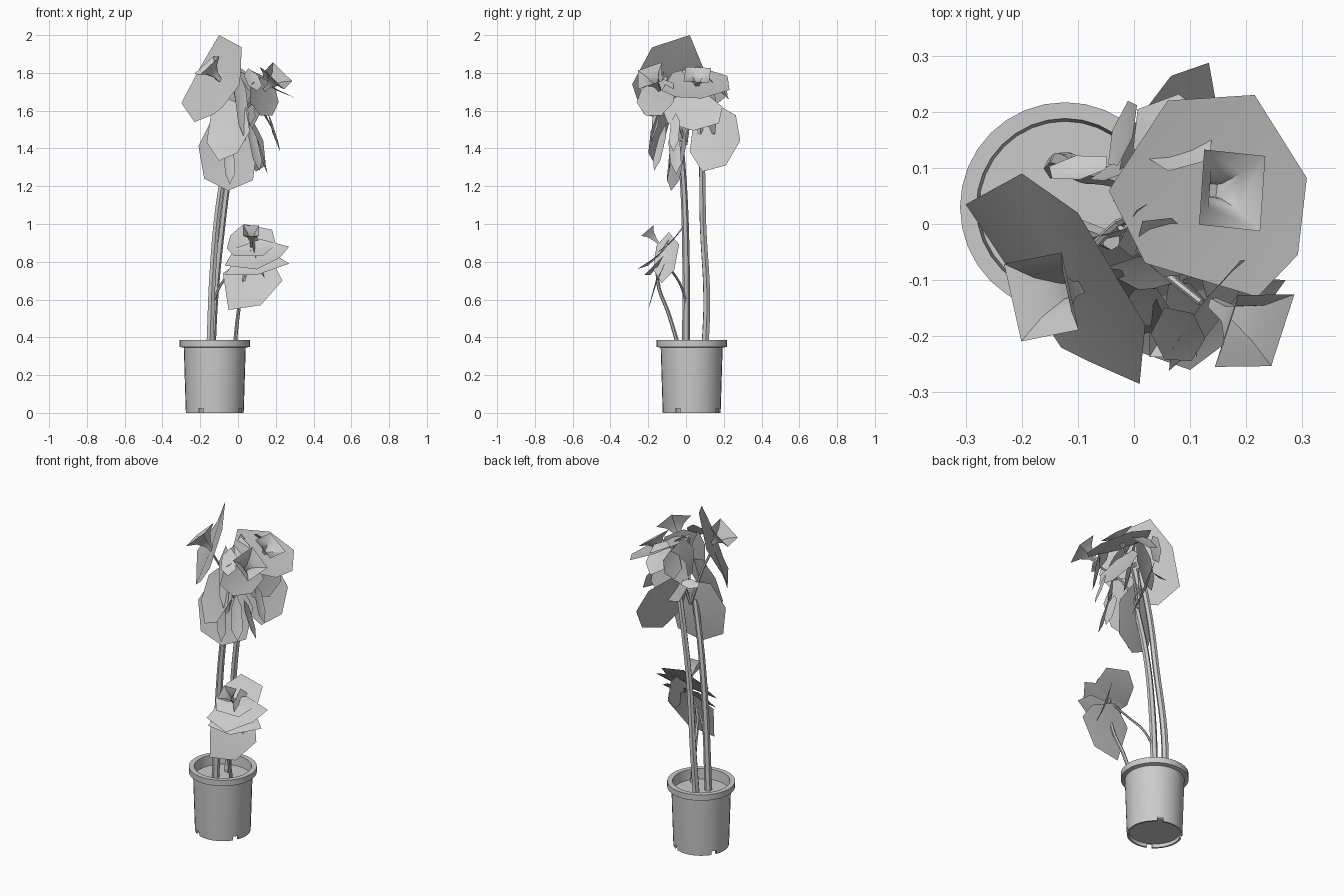
import bpy, bmesh, math, random
from mathutils import Vector

if "Cube" in bpy.data.objects:
    bpy.data.objects.remove(bpy.data.objects["Cube"])

random.seed(4)
grey = bpy.data.materials.new("plain_grey")
grey.diffuse_color = (0.6, 0.6, 0.6, 1)
grey.use_nodes = True
grey.node_tree.nodes["Principled BSDF"].inputs["Base Color"].default_value = grey.diffuse_color


def select(ob):
    bpy.ops.object.select_all(action='DESELECT')
    ob.select_set(True)
    bpy.context.view_layer.objects.active = ob


def finish(name, bm, angle=30):
    me = bpy.data.meshes.new(name)
    bm.to_mesh(me)
    bm.free()
    me.materials.append(grey)
    ob = bpy.data.objects.new(name, me)
    bpy.context.collection.objects.link(ob)
    select(ob)
    bpy.ops.object.shade_smooth_by_angle(angle=math.radians(angle))


def frame(normal):
    n = Vector(normal).normalized()
    u = Vector((0, 0, 1)) - n * n.z
    u = u.normalized() if u.length > 0.01 else Vector((0, 1, 0))
    return n, u, u.cross(n)


def sheet(name, points, normal, cup=0.015):
    """Shallow cupped sheet with the given outline."""
    pts = [Vector(p) for p in points]
    centre = sum(pts, Vector()) / len(pts)
    bm = bmesh.new()
    mid = bm.verts.new(centre - Vector(normal).normalized() * cup)
    rim = [bm.verts.new(p) for p in pts]
    for i in range(len(rim)):
        bm.faces.new((mid, rim[i], rim[(i + 1) % len(rim)]))
    bmesh.ops.recalc_face_normals(bm, faces=bm.faces)
    finish(name, bm, 40)


def leaf(name, centre, normal, rx, ry, sides=7, turn=0, cup=0.015, jitter=0.08):
    """Cupped polygon leaf."""
    n, u, v = frame(normal)
    pts = []
    for i in range(sides):
        a = math.pi / 2 + math.tau * i / sides + math.radians(turn)
        k = 1 + random.uniform(-jitter, jitter)
        pts.append(Vector(centre) + k * (v * rx * math.cos(a) + u * ry * math.sin(a)))
    sheet(name, pts, normal, cup)


def funnel(name, tip, mouth, half, turn=0):
    """Four-sided flared flower."""
    tip, mouth = Vector(tip), Vector(mouth)
    n, u, v = frame(mouth - tip)
    bm = bmesh.new()
    rings = []
    for t, r in ((0, 0.12), (0.4, 0.2), (0.75, 0.5), (1, 1)):
        rings.append([bm.verts.new(tip.lerp(mouth, t) + half * r * (
            v * math.cos(i * math.pi / 2 + turn) + u * math.sin(i * math.pi / 2 + turn)))
            for i in range(4)])
    for a, b in zip(rings, rings[1:]):
        for i in range(4):
            j = (i + 1) % 4
            bm.faces.new((a[i], a[j], b[j], b[i]))
    bm.faces.new(rings[0][::-1])
    finish(name, bm, 50)


def stem(name, points, radius, end=0.8):
    """Round tapered stalk through the points."""
    cu = bpy.data.curves.new(name, 'CURVE')
    cu.dimensions = '3D'
    cu.bevel_depth = radius
    cu.bevel_resolution = 1
    cu.resolution_u = 5
    cu.use_fill_caps = True
    cu.materials.append(grey)
    sp = cu.splines.new('BEZIER')
    sp.bezier_points.add(len(points) - 1)
    for i, (bp, p) in enumerate(zip(sp.bezier_points, points)):
        bp.co = p
        bp.handle_left_type = bp.handle_right_type = 'AUTO'
        bp.radius = 1 + (end - 1) * i / (len(points) - 1)
    ob = bpy.data.objects.new(name, cu)
    bpy.context.collection.objects.link(ob)
    select(ob)
    bpy.ops.object.convert(target='MESH')
    bpy.ops.object.shade_smooth_by_angle(angle=math.radians(50))


# Pot: revolved wall and rim, with notches left out of the foot ring
PX, PY, SEG = -0.123, 0.03, 32
profile = [(0.001, 0.022), (0.143, 0.022), (0.143, 0), (0.153, 0), (0.154, 0.022),
           (0.164, 0.345), (0.187, 0.35), (0.187, 0.385), (0.158, 0.385), (0.153, 0.325),
           (0.001, 0.325)]
bm = bmesh.new()
rings = [[bm.verts.new((PX + r * math.cos(math.tau * i / SEG),
                        PY + r * math.sin(math.tau * i / SEG), z)) for i in range(SEG)]
         for r, z in profile]
for k in range(len(rings) - 1):
    for i in range(SEG):
        if k in (1, 2, 3) and i % 8 == 5:
            continue
        j = (i + 1) % SEG
        bm.faces.new((rings[k][i], rings[k][j], rings[k + 1][j], rings[k + 1][i]))
finish("pot", bm)

# Main stalks
stem("front_stalk", [(-0.15, 0, 0.32), (-0.13, 0, 0.8), (-0.095, -0.01, 1.15),
                     (-0.04, -0.03, 1.44)], 0.021)
stem("back_stalk", [(-0.14, 0.10, 0.32), (-0.125, 0.11, 0.6), (-0.085, 0.09, 1.0),
                    (-0.045, 0.085, 1.3), (0.01, 0.07, 1.6)], 0.021)
stem("low_stalk", [(-0.02, -0.03, 0.32), (0, -0.09, 0.52), (0.03, -0.15, 0.7),
                   (0.07, -0.13, 0.86)], 0.011)
stem("low_branch", [(-0.13, 0, 0.59), (-0.09, -0.03, 0.68), (-0.02, -0.08, 0.76),
                    (0.06, -0.11, 0.82)], 0.007)

# Thin leaf stalks from the crown
crown = (-0.03, 0, 1.42)
for i, p in enumerate([(-0.11, -0.1, 1.74), (0.13, 0.06, 1.73), (0.12, -0.14, 1.68)]):
    mid = Vector(crown).lerp(Vector(p), 0.5) + Vector((-0.01, 0, 0.05))
    stem("leaf_stalk_%d" % i, [crown, mid, p], 0.008)

# Two largest upper leaves
sheet("top_left_leaf", [(-0.10, 0.02, 2.0), (0.02, -0.18, 1.935), (0.01, -0.285, 1.74),
                        (-0.08, -0.245, 1.62), (-0.13, -0.22, 1.58), (-0.23, -0.07, 1.54),
                        (-0.30, 0.035, 1.64), (-0.20, 0.09, 1.83)], (-0.73, -0.57, 0.37), 0.01)
sheet("top_right_leaf", [(x, y, 1.75 - 0.48 * (x - 0.13)) for x, y in (
    (0.06, 0.22), (0.215, 0.23), (0.308, 0.082), (0.292, -0.055), (0.22, -0.13),
    (0.02, -0.07), (-0.045, 0.06))], (0.43, 0, 0.9), 0.01)

# Other crown leaves
leaf("front_right_leaf", (0.135, -0.16, 1.67), (0.77, -0.6, 0.2), 0.13, 0.115)
leaf("back_right_leaf", (0.06, 0.155, 1.45), (0.85, -0.45, 0.35), 0.16, 0.19, 7, 10)
leaf("side_leaf", (0.14, 0.04, 1.60), (0.92, 0, 0.4), 0.165, 0.11, 7, 25)
leaf("front_leaf", (-0.05, -0.14, 1.50), (-0.35, -0.9, 0.3), 0.12, 0.17, 7, 10)
leaf("front_low_leaf", (-0.06, -0.05, 1.37), (0.25, -0.95, 0.15), 0.165, 0.21, 7, 26)
leaf("back_leaf", (0.02, 0.12, 1.62), (-0.4, 0.9, 0.1), 0.11, 0.15)
leaf("centre_leaf", (0.03, 0.0, 1.66), (0.7, -0.65, 0.2), 0.08, 0.17, 6)
leaf("back_upper_leaf", (0.07, 0.16, 1.74), (0.1, 0.75, 0.65), 0.08, 0.11, 6)

# Narrow leaflets hanging and rising through the crown
for i, (c, n, w, h) in enumerate([
        ((0.09, -0.14, 1.40), (0.6, -0.7, 0.3), 0.035, 0.13),
        ((-0.045, -0.09, 1.33), (0.1, -1, 0.1), 0.03, 0.12),
        ((0.19, -0.06, 1.49), (0.9, -0.2, 0.3), 0.03, 0.11),
        ((0.12, -0.06, 1.38), (0.9, 0.2, 0.3), 0.035, 0.12),
        ((0.02, -0.15, 1.62), (0.5, -0.85, 0.2), 0.04, 0.19),
        ((0.06, -0.04, 1.75), (0.5, -0.5, 0.6), 0.05, 0.10),
        ((-0.02, 0.16, 1.72), (-0.8, 0.25, 0.2), 0.07, 0.08),
        ((-0.10, 0.10, 1.60), (-0.1, 0.6, 0.7), 0.06, 0.03),
        ((0.08, -0.20, 1.76), (0.3, -0.6, 0.6), 0.05, 0.08)]):
    leaf("leaflet_%d" % i, c, n, w, h, 6, 0, 0.01)

# Low plant: overlapping leaves facing the front
tilt = (0.1, -0.75, 0.6)
sheet("low_top_leaf", [(-0.04, -0.05, 0.94), (0.03, -0.01, 1.0), (0.18, -0.02, 0.97),
                       (0.20, -0.10, 0.89), (0.13, -0.18, 0.83), (-0.02, -0.18, 0.83),
                       (-0.06, -0.13, 0.87)], tilt)
sheet("low_middle_leaf", [(-0.07, -0.20, 0.78), (-0.02, -0.13, 0.87), (0.12, -0.09, 0.92),
                          (0.27, -0.10, 0.88), (0.22, -0.17, 0.82), (0.1, -0.26, 0.76)], tilt)
sheet("low_side_leaf", [(-0.07, -0.19, 0.73), (0, -0.12, 0.83), (0.21, -0.12, 0.83),
                        (0.27, -0.16, 0.79), (0.1, -0.22, 0.73)], tilt)
sheet("low_bottom_leaf", [(-0.08, -0.15, 0.74), (-0.05, -0.20, 0.545), (0.12, -0.195, 0.57),
                          (0.235, -0.16, 0.70), (0.2, -0.12, 0.77), (0.05, -0.10, 0.83)],
      tilt, 0.0)
leaf("low_right_leaf", (0.12, -0.11, 0.82), (0.85, -0.4, 0.3), 0.075, 0.14, 6)

# Flared flowers
funnel("left_flower", (-0.085, -0.11, 1.75), (-0.165, -0.13, 1.84), 0.1, 0.75)
funnel("right_flower", (0.125, 0.06, 1.72), (0.175, 0.06, 1.79), 0.095, 0.7)
funnel("front_flower", (0.14, -0.14, 1.71), (0.215, -0.19, 1.785), 0.1, 1.2)
funnel("low_flower", (0.07, -0.13, 0.88), (0.07, -0.205, 0.965), 0.06, math.pi / 4)
